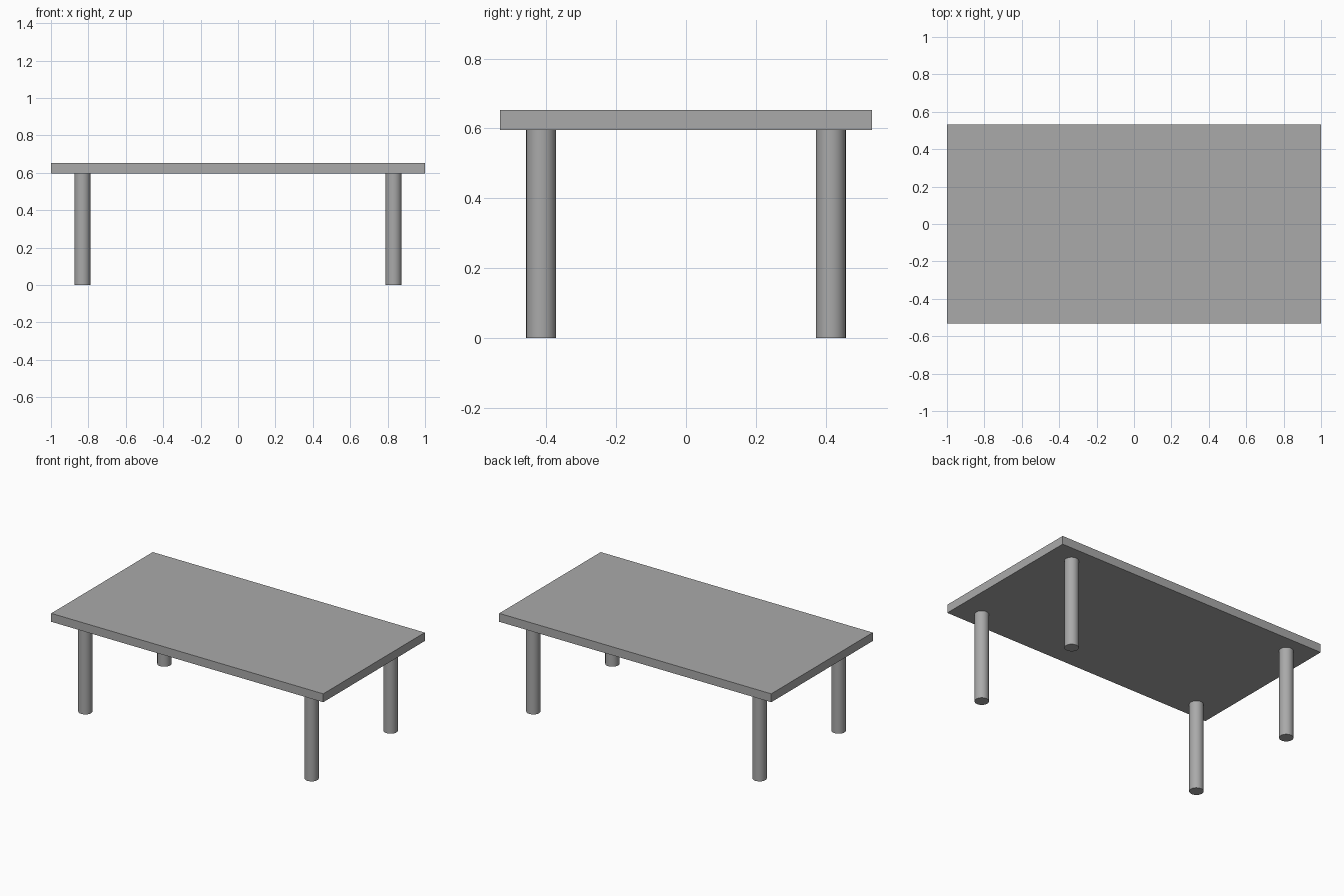
import bpy
import math

cube = bpy.data.objects.get("Cube")
if cube:
    bpy.data.objects.remove(cube, do_unlink=True)

WIDTH, DEPTH = 2.0, 1.066
LEG_HEIGHT, HEIGHT = 0.596, 0.652
LEG_RADIUS, LEG_X, LEG_Y = 0.043, 0.832, 0.415

# Single plain grey finish
grey = bpy.data.materials.new("plain_grey")
grey.use_nodes = True
colour = (0.4, 0.4, 0.4, 1.0)
grey.diffuse_color = colour
grey.node_tree.nodes["Principled BSDF"].inputs["Base Color"].default_value = colour


def finish(name):
    obj = bpy.context.object
    obj.name = name
    obj.data.name = name
    obj.data.materials.append(grey)
    return obj


# Table top: a sharp-edged slab
thickness = HEIGHT - LEG_HEIGHT
bpy.ops.mesh.primitive_cube_add(size=1, location=(0, 0, LEG_HEIGHT + thickness / 2))
top = finish("table_top")
top.scale = (WIDTH, DEPTH, thickness)
bpy.ops.object.transform_apply(location=False, rotation=False, scale=True)

# Four round legs
for x_side, x_name in ((-1, "right"), (1, "left")):
    for y_side, y_name in ((-1, "front"), (1, "back")):
        bpy.ops.mesh.primitive_cylinder_add(
            vertices=32, radius=LEG_RADIUS, depth=LEG_HEIGHT,
            location=(x_side * LEG_X, y_side * LEG_Y, LEG_HEIGHT / 2))
        finish(f"{y_name}_{x_name}_leg")
        bpy.ops.object.shade_smooth_by_angle(angle=math.radians(30))
